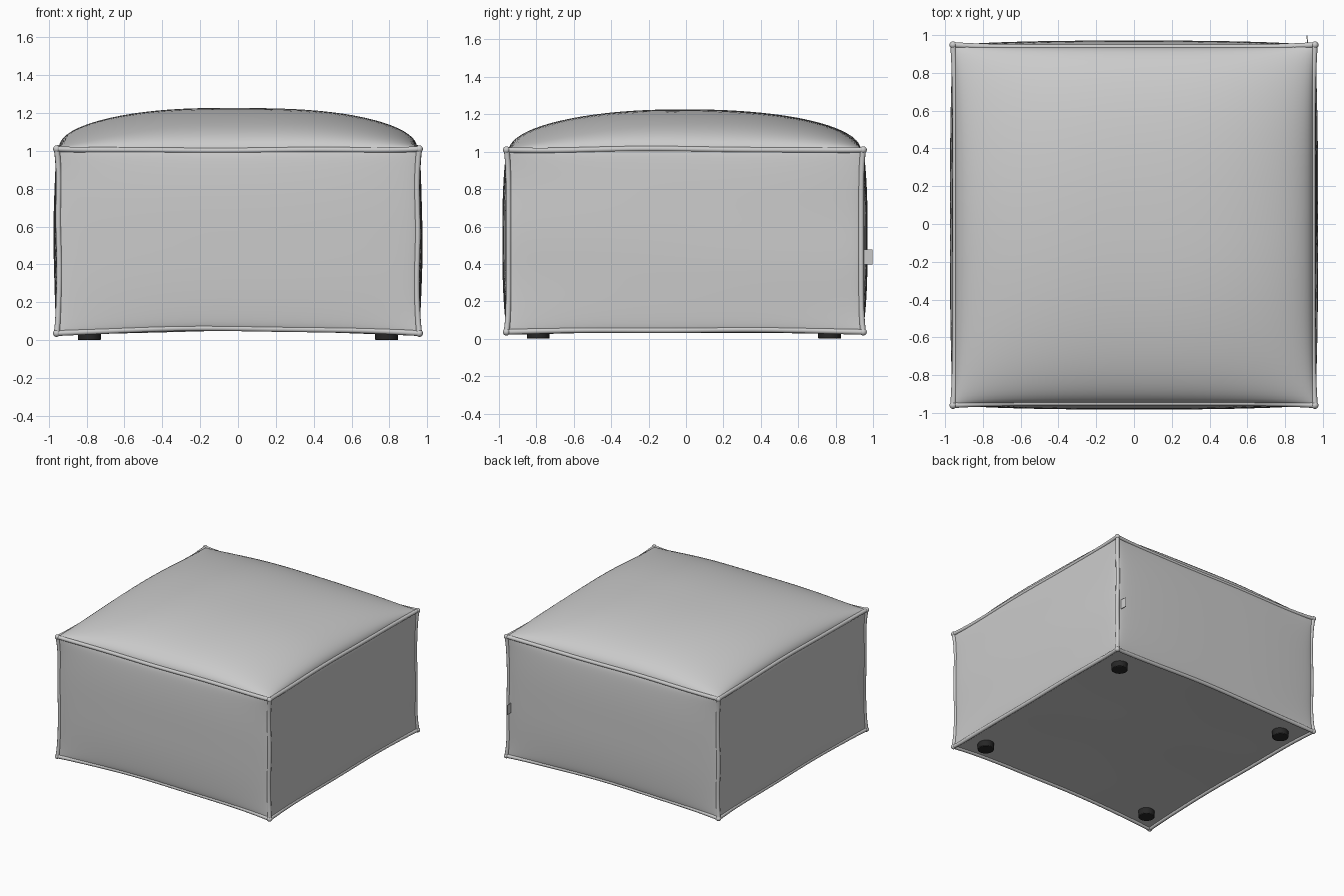
import bpy, bmesh
from math import sin, cos, pi
from mathutils import Vector

if "Cube" in bpy.data.objects:
    bpy.data.objects.remove(bpy.data.objects["Cube"])

N = 40
LO = (-0.958, -0.960, 0.036)   # lower corner of the seam box
HI = (0.958, 0.948, 1.010)     # upper corner
PIPE = 0.015


def lerp(axis, c):
    return LO[axis] + (HI[axis] - LO[axis]) * (c + 1) / 2


def seam(c):
    """Point on a seam; at least two entries of c are +-1."""
    p = Vector([lerp(i, c[i]) for i in range(3)])
    run = min(range(3), key=lambda i: abs(c[i]))
    t = c[run]
    if abs(t) > 0.9999:
        return p
    pull = 1 - abs(t) ** 6
    for i in (0, 1):                       # seams pull inward between corners
        if i != run:
            p[i] -= c[i] * 0.012 * pull
    arc = 1 - t * t
    if run != 2:                           # sagging and rising horizontal seams
        if c[2] < 0:
            p.z += (0.026 if run == 0 else 0.012) * arc
        else:
            p.z += -0.010 * pull + (0.004 if run == 0 else 0.014) * arc
    wave = 0.003 * sin(5 * t + 2 * c[(run + 1) % 3] + c[(run + 2) % 3]) * arc
    p[2 if run != 2 else 0] += wave
    return p


def panel(name, a, s, bulge, power):
    """Puffed cushion panel stretched between its four seams."""
    b, d = (a + 1) % 3, (a + 2) % 3

    def e(u, v):
        c = [0, 0, 0]
        c[a], c[b], c[d] = s, u, v
        return seam(c)

    ts = [-cos(pi * i / N) for i in range(N + 1)]
    ts[0], ts[-1] = -1, 1
    bm = bmesh.new()
    grid = []
    for u in ts:
        row = []
        for v in ts:
            U, V = (u + 1) / 2, (v + 1) / 2
            p = e(u, -1) * (1 - V) + e(u, 1) * V + e(-1, v) * (1 - U) + e(1, v) * U
            p -= (e(-1, -1) * (1 - U) * (1 - V) + e(1, -1) * U * (1 - V)
                  + e(-1, 1) * (1 - U) * V + e(1, 1) * U * V)
            puff = max(0, (1 - abs(u) ** power) * (1 - abs(v) ** power)) ** 0.5
            p[a] += s * bulge * puff
            row.append(bm.verts.new(p))
        grid.append(row)
    for i in range(N):
        for j in range(N):
            q = [grid[i][j], grid[i + 1][j], grid[i + 1][j + 1], grid[i][j + 1]]
            f = bm.faces.new(q if s > 0 else q[::-1])
            f.smooth = True
    me = bpy.data.meshes.new(name)
    bm.to_mesh(me)
    bm.free()
    bpy.context.collection.objects.link(bpy.data.objects.new(name, me))


# Upholstery panels
panel("top_cushion", 2, 1, 0.218, 2.5)
panel("bottom_panel", 2, -1, 0.0, 3)
panel("front_panel", 1, -1, 0.046, 3)
panel("back_panel", 1, 1, 0.047, 3)
panel("left_panel", 0, -1, 0.039, 3)
panel("right_panel", 0, 1, 0.039, 3)

# Piping along all twelve seams
cu = bpy.data.curves.new("piping", 'CURVE')
cu.dimensions = '3D'
cu.bevel_depth = PIPE
cu.bevel_resolution = 3
cu.use_fill_caps = True
for run in range(3):
    for s1 in (-1, 1):
        for s2 in (-1, 1):
            sp = cu.splines.new('POLY')
            sp.points.add(N)
            for k in range(N + 1):
                c = [0, 0, 0]
                c[run] = -1 if k == 0 else 1 if k == N else -cos(pi * k / N)
                c[(run + 1) % 3], c[(run + 2) % 3] = s1, s2
                sp.points[k].co = (*seam(c), 1)
            sp.use_smooth = True
bpy.context.collection.objects.link(bpy.data.objects.new("piping", cu))

# Small pinched knots at the corners
for x in (-1, 1):
    for y in (-1, 1):
        for z in (-1, 1):
            p = seam((x, y, z))
            bpy.ops.mesh.primitive_uv_sphere_add(segments=16, ring_count=10, radius=0.019, location=p)
            bpy.context.object.name = "corner_knot"
            bpy.ops.object.shade_smooth()

# Feet
dark = bpy.data.materials.new("dark_plastic")
dark.diffuse_color = (0.02, 0.02, 0.02, 1)
dark.use_nodes = True
dark.node_tree.nodes["Principled BSDF"].inputs["Base Color"].default_value = dark.diffuse_color
for x in (-0.785, 0.785):
    for y in (-0.79, 0.768):
        bpy.ops.mesh.primitive_cylinder_add(vertices=32, radius=0.061, depth=0.06, location=(x, y, 0.03))
        foot = bpy.context.object
        foot.name = "foot"
        foot.data.materials.append(dark)
        bev = foot.modifiers.new("bevel", 'BEVEL')
        bev.width = 0.005
        bev.segments = 2
        bpy.ops.object.shade_smooth_by_angle()

# Fabric tab sewn into the back right seam
bpy.ops.mesh.primitive_cube_add(size=1, location=(0.918, 0.968, 0.437))
tab = bpy.context.object
tab.name = "fabric_tab"
tab.scale = (0.005, 0.06, 0.078)
tab.rotation_euler.z = 0.08
